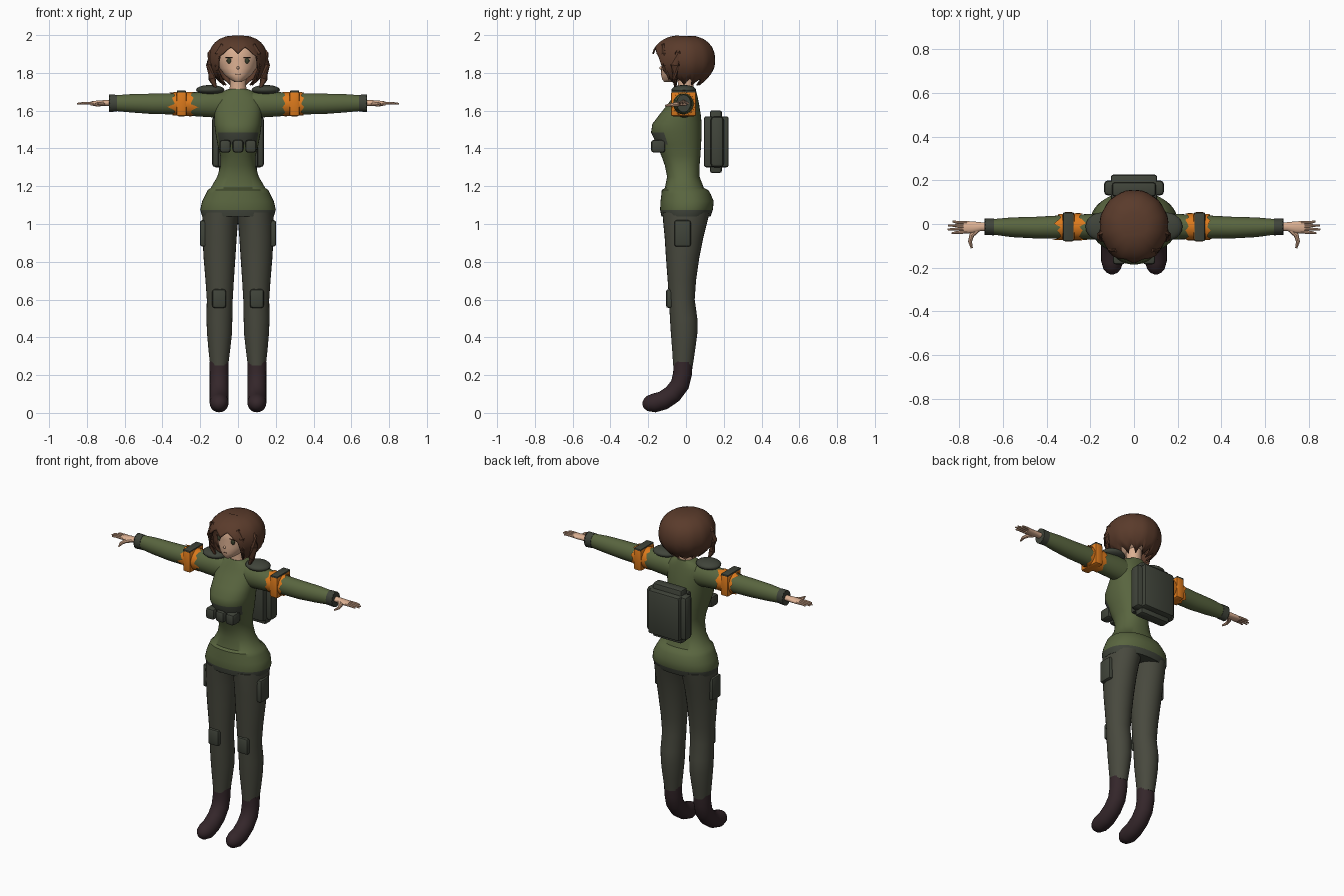
import bpy, bmesh, math
from mathutils import Vector

default = bpy.data.objects.get("Cube")
if default:
    bpy.data.objects.remove(default, do_unlink=True)


def material(name, hex_code):
    """Flat material from an sRGB hex colour, stored as linear values."""
    srgb = [int(hex_code[i:i + 2], 16) / 255 for i in (0, 2, 4)]
    color = [((c + 0.055) / 1.055) ** 2.4 for c in srgb] + [1]
    mat = bpy.data.materials.new(name)
    mat.use_nodes = True
    mat.diffuse_color = color
    mat.node_tree.nodes["Principled BSDF"].inputs["Base Color"].default_value = color
    return mat


SKIN = material("skin", "dcb092")
HAIR = material("brown hair", "5a3b2b")
JACKET = material("green jacket", "59653f")
PANTS = material("grey trousers", "48493e")
BOOTS = material("dark boots", "34262a")
GEAR = material("dark gear", "40443a")
ORANGE = material("orange armband", "dd7a1c")
EYE = material("dark eye", "3a3f2c")
parts = []


def finish(name, bm, mats, mirror=False, rule=None):
    bmesh.ops.recalc_face_normals(bm, faces=bm.faces)
    if rule:
        for face in bm.faces:
            face.material_index = rule(face.calc_center_median())
    mesh = bpy.data.meshes.new(name)
    bm.to_mesh(mesh)
    bm.free()
    for mat in mats:
        mesh.materials.append(mat)
    obj = bpy.data.objects.new(name, mesh)
    bpy.context.collection.objects.link(obj)
    if mirror:
        obj.modifiers.new("mirror", "MIRROR")
    parts.append(obj)
    return obj


def bridge(bm, rings, cap=True):
    """Skin a list of equal rings of points with quads."""
    rows = [[bm.verts.new(p) for p in ring] for ring in rings]
    n = len(rows[0])
    for low, high in zip(rows, rows[1:]):
        for i in range(n):
            j = (i + 1) % n
            bm.faces.new((low[i], low[j], high[j], high[i]))
    if cap:
        bm.faces.new(rows[0])
        bm.faces.new(rows[-1])


def loft(name, axis, rows, mats, mirror=False, power=2, n=28, rule=None, shift=None, cap=True):
    """Rows are (position, a min, a max, b min, b max) along an axis."""
    rings = []
    for k, (pos, a0, a1, b0, b1) in enumerate(rows):
        ring = []
        for i in range(n):
            t = math.tau * i / n
            c, s = (math.copysign(abs(v) ** (2 / power), v) for v in (math.cos(t), math.sin(t)))
            a = (a0 + a1) / 2 + c * (a1 - a0) / 2
            b = (b0 + b1) / 2 + s * (b1 - b0) / 2
            p = pos + (shift(k, i) if shift else 0)
            ring.append((p, a, b) if axis == "x" else (a, b, p))
        rings.append(ring)
    bm = bmesh.new()
    bridge(bm, rings, cap)
    return finish(name, bm, mats, mirror, rule)


def tube(name, path, radii, mat, mirror=True, flat=1, n=12):
    """Tapered limb along a path; flat squashes its section."""
    pts = [Vector(p) for p in path]
    rings = []
    for k, p in enumerate(pts):
        way = pts[min(k + 1, len(pts) - 1)] - pts[max(k - 1, 0)]
        turn = way.to_track_quat("Z", "X")
        rings.append([p + turn @ Vector((math.cos(t) * radii[k], math.sin(t) * radii[k] * flat, 0))
                      for t in (math.tau * i / n for i in range(n))])
    bm = bmesh.new()
    bridge(bm, rings)
    return finish(name, bm, [mat], mirror)


def box(name, low, high, mat, bevel=0.01, mirror=False):
    low, high = Vector(low), Vector(high)
    bm = bmesh.new()
    bmesh.ops.create_cube(bm, size=1)
    for v in bm.verts:
        v.co = (low + high) / 2 + v.co * (high - low)
    bmesh.ops.bevel(bm, geom=bm.edges[:], offset=bevel, segments=2, profile=0.5, affect="EDGES")
    return finish(name, bm, [mat], mirror)


def ball(name, center, radius, mat, mirror=True):
    bm = bmesh.new()
    bmesh.ops.create_uvsphere(bm, u_segments=20, v_segments=12, radius=1)
    for v in bm.verts:
        v.co = Vector(center) + v.co * Vector(radius)
    return finish(name, bm, [mat], mirror)


def body(z, half, front, back):
    return z, -half, half, front, back


# Jacket with dark hem and dark chest strap
loft("jacket", "z", [
    body(1.04, .19, -.13, .13), body(1.075, .2, -.137, .142), body(1.12, .19, -.135, .147),
    body(1.16, .17, -.13, .13), body(1.18, .16, -.128, .118), body(1.19, .145, -.112, .095),
    body(1.25, .11, -.1, .072), body(1.31, .092, -.112, .072), body(1.36, .093, -.13, .076),
    body(1.42, .108, -.155, .08), body(1.485, .12, -.185, .083), body(1.53, .125, -.178, .083),
    body(1.58, .125, -.14, .078), body(1.63, .125, -.1, .07), body(1.67, .115, -.07, .062),
    body(1.7, .085, -.055, .055), body(1.715, .05, -.045, .05)], [JACKET, GEAR], power=2.25, n=40,
    rule=lambda c: int(c.z < 1.075 or (1.42 < c.z < 1.485 and c.y < -.11)))

# Sleeves, cuffs and shoulder pads
loft("sleeve", "x", [
    (.07, -.065, .05, 1.56, 1.7), (.14, -.072, .05, 1.565, 1.705), (.22, -.07, .045, 1.57, 1.698),
    (.32, -.068, .04, 1.58, 1.692), (.45, -.066, .033, 1.582, 1.69), (.56, -.06, .03, 1.59, 1.688),
    (.67, -.045, .02, 1.6, 1.68)], [JACKET], mirror=True)
loft("cuff", "x", [(.64, -.052, .025, 1.596, 1.684), (.678, -.05, .025, 1.592, 1.685)],
     [GEAR], mirror=True, shift=lambda k, i: .006 * (i % 2) * k)
ball("shoulder_pad", (.147, -.012, 1.71), (.075, .065, .026), GEAR)

# Armbands: buckle ring, top plate and a torn cloth wrap
box("armband", (.272, -.08, 1.57), (.326, .054, 1.702), ORANGE, .012, True)
box("armband_plate", (.276, -.078, 1.695), (.324, .052, 1.706), GEAR, .003, True)
for side in (1, -1):
    long = .05 if side < 0 else 0
    loft("cloth_wrap", "x", [(.25 * side, -.075, .05, 1.57, 1.7), (.335 * side, -.074, .046, 1.574, 1.698)],
         [ORANGE], n=24, cap=False,
         shift=lambda k, i: side * (k - .5) * ((0, .03, .012)[i % 3] + long * (i % 8 == 5)))

# Hands
loft("palm", "x", [(.65, -.032, .008, 1.625, 1.655), (.7, -.032, .008, 1.624, 1.656),
                   (.74, -.042, .012, 1.624, 1.654), (.78, -.043, .014, 1.627, 1.649)], [SKIN], mirror=True, n=16)
for k, reach in enumerate((.835, .852, .85, .83)):
    y = -.036 + k * .014
    tube("finger", [(.765, y, 1.639), (.81, y * 1.1 + .001, 1.64), (reach, y * 1.3 + .004, 1.637)],
         (.008, .007, .004), SKIN, n=8)
tube("thumb", [(.71, -.02, 1.638), (.742, -.05, 1.634), (.75, -.08, 1.63), (.742, -.11, 1.626)],
     (.013, .012, .009, .005), SKIN, n=8)

# Trousers and boots
loft("trouser_leg", "z", [
    (.25, .052, .147, -.068, .036), (.33, .042, .156, -.073, .048), (.42, .032, .164, -.08, .06),
    (.5, .03, .167, -.085, .06), (.6, .028, .165, -.09, .046), (.7, .022, .172, -.097, .053),
    (.82, .014, .182, -.106, .07), (.93, .007, .188, -.113, .092), (1, .001, .189, -.12, .11),
    (1.06, -.01, .188, -.124, .125)], [PANTS], mirror=True)
tube("boot", [(.1, -.016, .27), (.1, -.018, .21), (.1, -.032, .15), (.1, -.07, .1), (.1, -.12, .066),
              (.1, -.17, .052), (.1, -.205, .05), (.1, -.222, .051), (.1, -.23, .052)],
     (.051, .05, .05, .05, .05, .05, .04, .026, .008), BOOTS, n=20)
box("knee_pad", (.063, -.106, .555), (.137, -.07, .655), GEAR, .014, True)
box("thigh_pouch", (.16, -.062, .88), (.202, .026, 1.02), GEAR, .013, True)

# Chest pouches and backpack
for x in (-.068, 0, .068):
    box("chest_pouch", (x - .029, -.185, 1.378), (x + .029, -.11, 1.445), GEAR, .014)
box("backpack_body", (-.106, .095, 1.3), (.106, .226, 1.57), GEAR, .012)
box("backpack_sides", (-.138, .13, 1.3), (.138, .2, 1.57), GEAR, .02)
box("backpack_core", (-.1, .127, 1.27), (.1, .19, 1.602), GEAR, .012)

# Neck, head and face
loft("neck", "z", [body(1.68, .05, -.045, .045), body(1.73, .043, -.042, .04), body(1.82, .045, -.05, .045)], [SKIN])
loft("head", "z", [
    body(1.752, .018, -.115, -.06), body(1.765, .042, -.126, -.01), body(1.79, .072, -.132, .05),
    body(1.825, .098, -.131, .09), body(1.87, .112, -.129, .11), body(1.92, .11, -.13, .11),
    body(1.96, .085, -.1, .08), body(1.975, .04, -.06, .03)], [SKIN], n=32)
ball("nose", (0, -.132, 1.826), (.007, .009, .008), SKIN, False)
ball("eye", (.046, -.117, 1.865), (.014, .007, .016), EYE)
box("eyelash", (.028, -.125, 1.88), (.066, -.112, 1.885), HAIR, .001, True)
box("mouth", (-.012, -.1335, 1.792), (.012, -.128, 1.795), HAIR, .001)


# Bobbed hair: a cap whose hem rises over the face and ends in points
def hair_point(angle, t, jag):
    off = abs((angle + math.pi) % math.tau - math.pi)
    open_face = 1 - min(max((off - .6) / .25, 0), 1)
    hem = 1.75 + .17 * open_face + jag * .018
    z = 2 - (2 - hem) * t ** 1.6
    if z > 1.86:
        r = (1 - ((z - 1.86) / .14) ** 2.4) ** (1 / 2.4)
    else:
        r = 1 - .38 * ((1.86 - z) / .11) ** 2
    r *= 1 + .05 * open_face * t + .012 * jag * t
    return r * .158 * math.sin(angle), -.01 - r * .166 * math.cos(angle), z


COUNT = 48
bm = bmesh.new()
bridge(bm, [[hair_point(math.tau * i / COUNT, t / 10, (-1, .2, 1, .2)[i % 4]) for i in range(COUNT)]
            for t in range(1, 11)], False)
bm.edges.ensure_lookup_table()
rim = [e for e in bm.edges if e.is_boundary and e.verts[0].co.z > 1.97]
bmesh.ops.holes_fill(bm, edges=rim, sides=0)
hair = finish("hair_cap", bm, [HAIR])
shell = hair.modifiers.new("thickness", "SOLIDIFY")
shell.thickness = .008
tube("side_lock", [(.1, -.02, 1.955), (.143, -.04, 1.9), (.152, -.058, 1.84), (.138, -.06, 1.77), (.112, -.055, 1.705)],
     (.012, .022, .025, .02, .002), HAIR, flat=.7, n=8)
tube("front_lock", [(.08, -.12, 1.95), (.105, -.118, 1.9), (.112, -.105, 1.84), (.1, -.09, 1.76)],
     (.012, .018, .016, .002), HAIR, flat=.7, n=8)

# Smooth shading with sharp edges kept
bpy.ops.object.select_all(action="DESELECT")
for obj in parts:
    obj.select_set(True)
bpy.context.view_layer.objects.active = parts[0]
bpy.ops.object.shade_smooth_by_angle(angle=math.radians(40))
